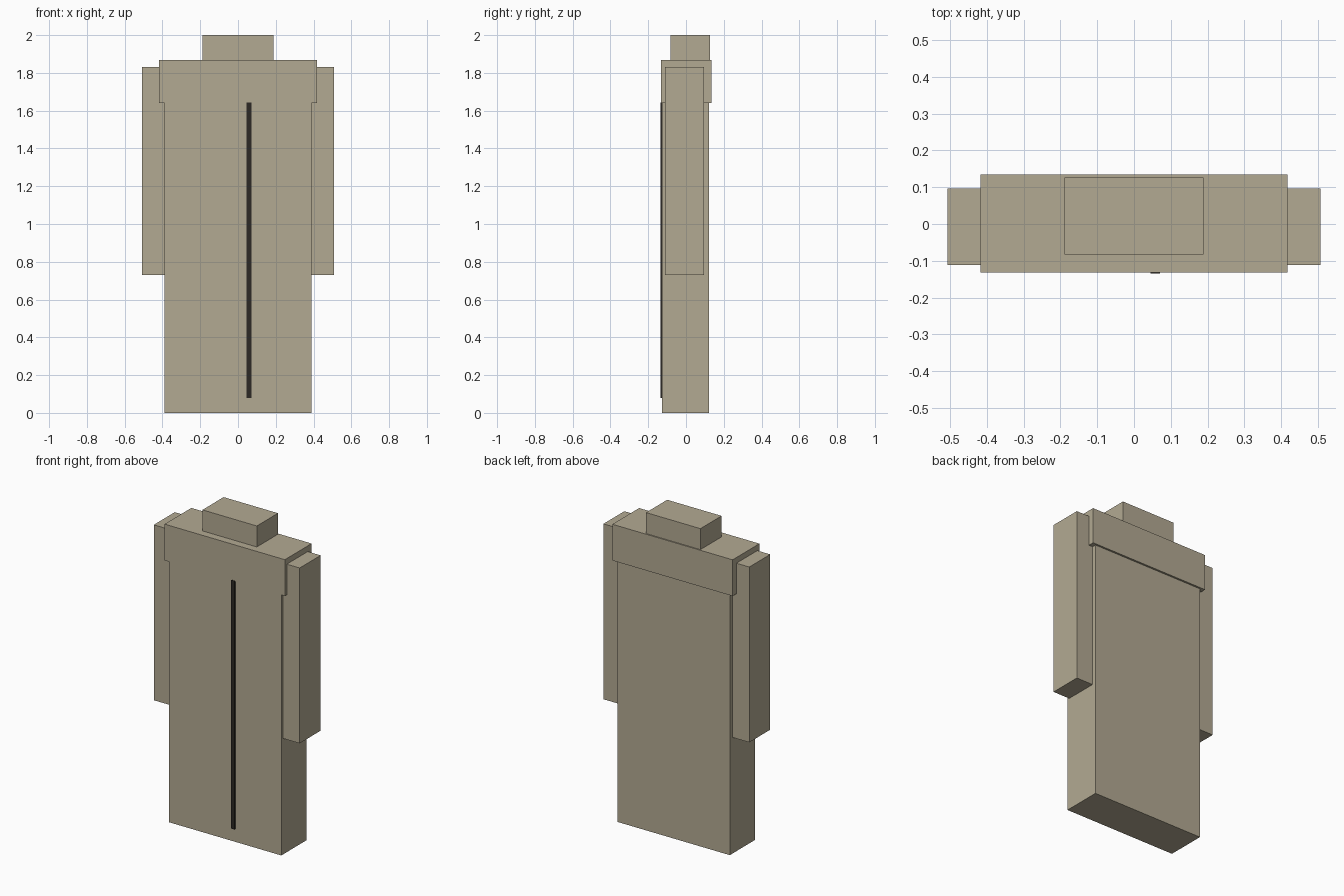
import bpy
import bmesh
from mathutils import Vector

if "Cube" in bpy.data.objects:
    bpy.data.objects.remove(bpy.data.objects["Cube"])


def make_material(name, rgb):
    mat = bpy.data.materials.new(name)
    mat.diffuse_color = (*rgb, 1.0)
    mat.use_nodes = True
    mat.node_tree.nodes["Principled BSDF"].inputs["Base Color"].default_value = mat.diffuse_color
    return mat


def box(name, x, y, z, mat):
    """Flat-shaded box from (min, max) pairs on each axis."""
    bm = bmesh.new()
    bmesh.ops.create_cube(bm, size=1.0)
    for v in bm.verts:
        v.co = Vector(lo + (c + 0.5) * (hi - lo) for c, (lo, hi) in zip(v.co, (x, y, z)))
    mesh = bpy.data.meshes.new(name)
    bm.to_mesh(mesh)
    bm.free()
    mesh.materials.append(mat)
    obj = bpy.data.objects.new(name, mesh)
    bpy.context.collection.objects.link(obj)
    return obj


cloth = make_material("cloth", (0.45, 0.40, 0.29))
dark = make_material("dark_seam", (0.025, 0.022, 0.018))

# Long coat body, tucked up into the shoulder yoke
box("coat_body", (-0.39, 0.39), (-0.127, 0.122), (0.0, 1.66), cloth)

# Shoulder yoke and collar
box("shoulder_yoke", (-0.418, 0.418), (-0.132, 0.134), (1.64, 1.868), cloth)
box("collar", (-0.189, 0.189), (-0.083, 0.127), (1.85, 2.0), cloth)

# Sleeves, mirrored left and right
for side, x in (("left", (-0.507, -0.39)), ("right", (0.39, 0.507))):
    box(side + "_sleeve", x, (-0.112, 0.096), (0.73, 1.832), cloth)

# Front opening, slightly off centre
box("front_opening", (0.045, 0.071), (-0.134, -0.125), (0.08, 1.642), dark)
